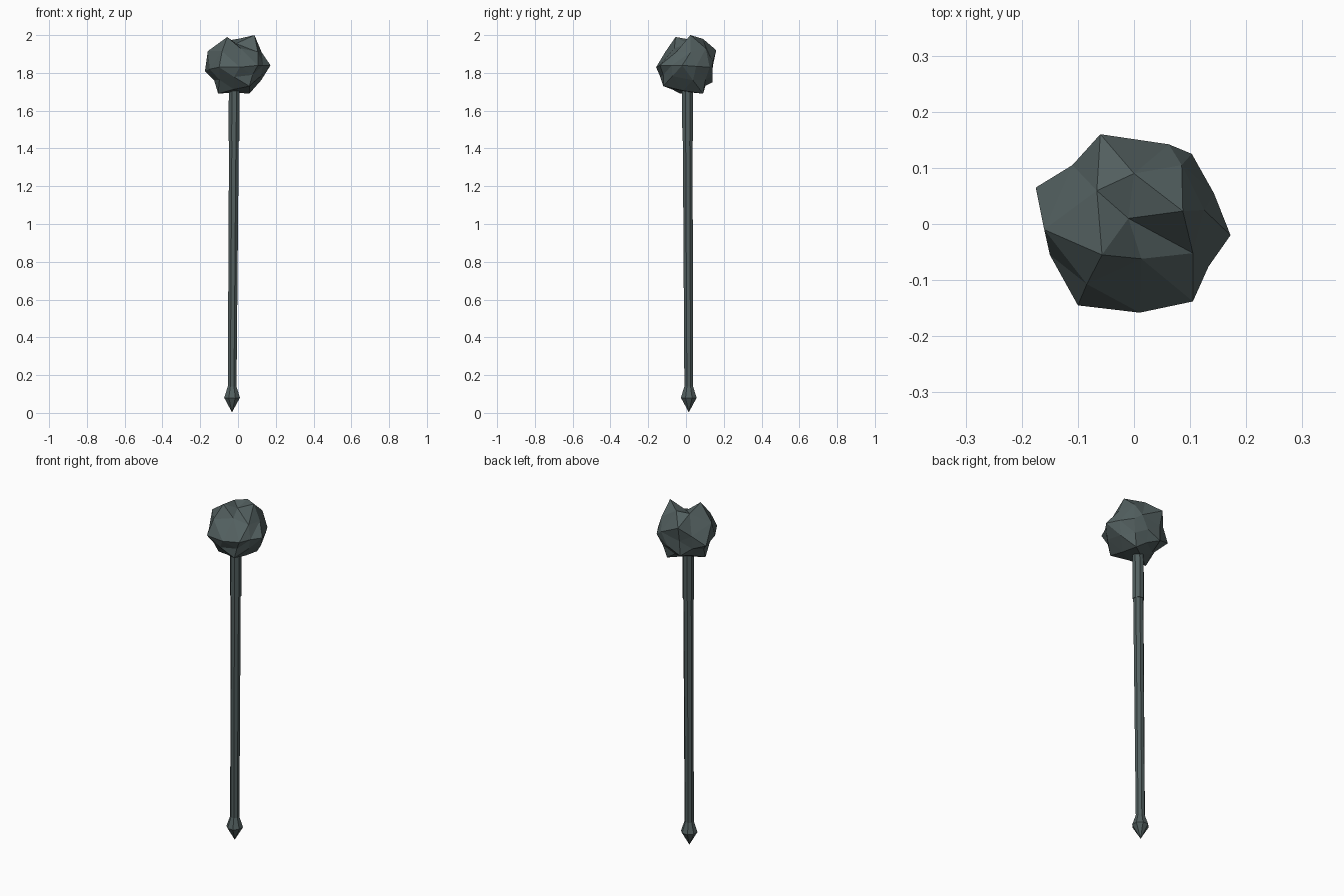
import bpy, bmesh, math
from mathutils import Vector

if "Cube" in bpy.data.objects:
    bpy.data.objects.remove(bpy.data.objects["Cube"])

iron = bpy.data.materials.new("dark grey green iron")
iron.diffuse_color = (0.085, 0.115, 0.115, 1)
iron.use_nodes = True
iron.node_tree.nodes["Principled BSDF"].inputs["Base Color"].default_value = iron.diffuse_color


def finish(bm, name):
    bmesh.ops.recalc_face_normals(bm, faces=bm.faces[:])
    me = bpy.data.meshes.new(name)
    bm.to_mesh(me)
    bm.free()
    me.materials.append(iron)
    ob = bpy.data.objects.new(name, me)
    bpy.context.collection.objects.link(ob)
    return ob


def axis(z):
    # slightly leaning centre line of the handle
    t = z / 1.7
    return Vector((-0.032 + 0.012 * t, 0.015 - 0.007 * t, z))


def turned(name, profile, sides=8):
    # lofted rings along the leaning axis; radius 0 gives a point
    bm = bmesh.new()
    rings = []
    for r, z in profile:
        c = axis(z)
        n = 1 if r == 0 else sides
        rings.append([bm.verts.new(c + Vector((r * math.cos(2 * math.pi * (i + .5) / sides),
                                               r * math.sin(2 * math.pi * (i + .5) / sides), 0)))
                      for i in range(n)])
    for lo, hi in zip(rings, rings[1:]):
        for i in range(sides):
            j = (i + 1) % sides
            if len(lo) == 1:
                bm.faces.new((lo[0], hi[j], hi[i]))
            else:
                bm.faces.new((lo[i], lo[j], hi[j], hi[i]))
    for ring in (rings[0], rings[-1]):
        if len(ring) > 1:
            bm.faces.new(ring)
    return finish(bm, name)


# handle with pointed foot, and the sleeve under the head
turned("handle", [(0, 0.003), (0.045, 0.08), (0.025, 0.14), (0.028, 1.46)])
turned("sleeve", [(0.031, 1.44), (0.031, 1.74)])

# rough head: twelve knobbly corners, each edge split and pushed out or dented
corners = {
    "A": (0.087, 0.023, 2.0), "B": (-0.057, -0.055, 1.99), "C": (-0.06, 0.16, 1.92),
    "J": (0.105, -0.138, 1.84), "M": (0.103, 0.125, 1.83), "P": (-0.175, 0.065, 1.81),
    "K": (0.172, -0.02, 1.84), "U": (-0.1, -0.145, 1.83), "a": (-0.105, -0.03, 1.69),
    "b": (0.06, 0.09, 1.69), "c": (0.06, -0.12, 1.73), "j": (-0.06, 0.14, 1.75)}
shaped = {
    "AB": (-0.01, 0.01, 1.955), "AC": (0.0, 0.09, 1.98), "AJ": (0.105, -0.052, 1.91),
    "BJ": (0.013, -0.062, 1.93), "AK": (0.125, 0.025, 1.91), "AM": (0.085, 0.105, 1.93),
    "BP": (-0.16, -0.01, 1.915), "PU": (-0.15, -0.055, 1.82), "JU": (0.01, -0.158, 1.83),
    "CM": (0.062, 0.142, 1.86)}
centre = Vector((0, 0, 1.845))

hull = bmesh.new()
names = list(corners)
for k in names:
    hull.verts.new(corners[k])
hull.verts.index_update()
by_pos = {v: names[v.index] for v in hull.verts}
bmesh.ops.convex_hull(hull, input=hull.verts[:])
tris = [[by_pos[v] for v in f.verts] for f in hull.faces]
hull.free()

bm = bmesh.new()
vert = {k: bm.verts.new(p) for k, p in corners.items()}


def mid(p, q):
    key = "".join(sorted(p + q))
    if key not in vert:
        if key in shaped:
            co = Vector(shaped[key])
        else:
            d = (Vector(corners[p]) + Vector(corners[q])) / 2 - centre
            co = centre + d.normalized() * 0.153
        vert[key] = bm.verts.new(co)
    return vert[key]


for p, q, r in tris:
    m, n, o = mid(p, q), mid(q, r), mid(r, p)
    for f in ((vert[p], m, o), (vert[q], n, m), (vert[r], o, n), (m, n, o)):
        bm.faces.new(f)
finish(bm, "head")
